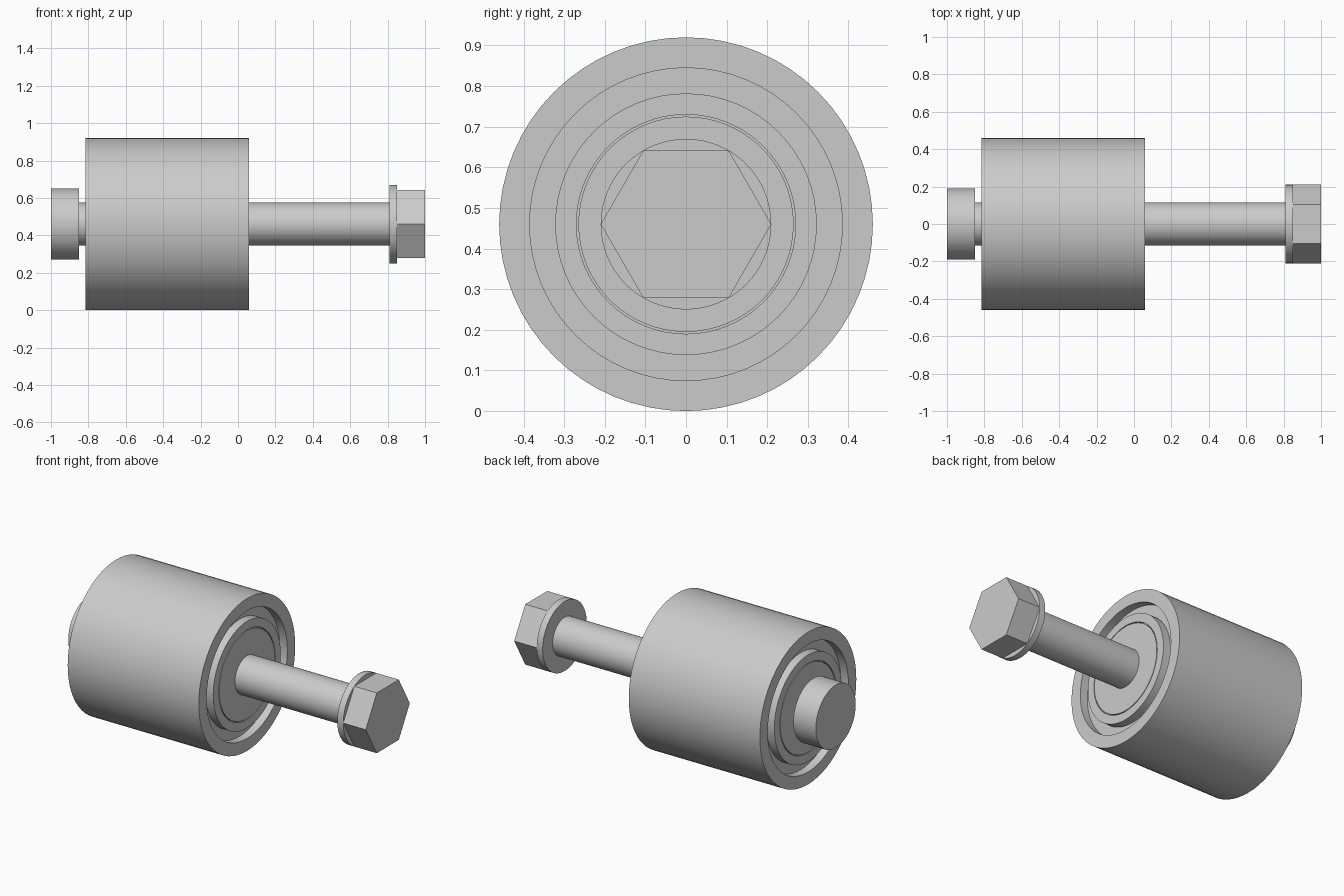
import bpy, bmesh, math

if "Cube" in bpy.data.objects:
    bpy.data.objects.remove(bpy.data.objects["Cube"])

AXIS_Z = 0.46          # height of the common axis
LEFT, RIGHT = -0.815, 0.06   # end faces of the roller


def lathe(name, profile, sides=64, closed=False, smooth=True):
    """Revolve (x, radius) points about the horizontal axis."""
    bm = bmesh.new()
    rings = []
    for x, r in profile:
        ring = []
        for i in range(sides):
            a = 2 * math.pi * i / sides
            ring.append(bm.verts.new((x, r * math.cos(a), r * math.sin(a))))
        rings.append(ring)
    pairs = list(zip(rings, rings[1:]))
    if closed:
        pairs.append((rings[-1], rings[0]))
    else:
        bm.faces.new(rings[0])
        bm.faces.new(rings[-1])
    for a, b in pairs:
        for i in range(sides):
            j = (i + 1) % sides
            bm.faces.new((a[i], a[j], b[j], b[i]))
    bmesh.ops.recalc_face_normals(bm, faces=bm.faces)
    mesh = bpy.data.meshes.new(name)
    bm.to_mesh(mesh)
    bm.free()
    obj = bpy.data.objects.new(name, mesh)
    obj.location.z = AXIS_Z
    bpy.context.collection.objects.link(obj)
    if smooth:
        bpy.ops.object.select_all(action='DESELECT')
        obj.select_set(True)
        bpy.context.view_layer.objects.active = obj
        bpy.ops.object.shade_smooth_by_angle(angle=math.radians(30))
    return obj


def cylinder(name, x0, x1, r, **kw):
    return lathe(name, [(x0, r), (x1, r)], **kw)


# Roller body: rim, recessed web and raised hub ring at both ends
groove, gap = 0.05, 0.015
end = [(0, 0.46), (0, 0.385), (groove, 0.385), (groove, 0.322),
       (0, 0.322), (0, 0.27), (gap, 0.27)]
right_end = [(RIGHT - d, r) for d, r in end]
left_end = [(LEFT + d, r) for d, r in reversed(end)]
lathe("roller_body", right_end + left_end, closed=True)

# Bearing disc inside the hub, separated by a thin groove
lathe("bearing_disc", [(LEFT + gap, 0.27), (LEFT + gap, 0.265), (LEFT, 0.265),
                       (LEFT, 0.115), (RIGHT, 0.115), (RIGHT, 0.265),
                       (RIGHT - gap, 0.265), (RIGHT - gap, 0.27)], closed=True)

# Bolt running through the roller
cylinder("bolt_shaft", -0.85, 0.81, 0.115)
cylinder("end_cap", -1.0, -0.85, 0.19)
cylinder("bolt_flange", 0.81, 0.85, 0.21)
cylinder("hex_head", 0.85, 1.0, 0.21, sides=6, smooth=False)
